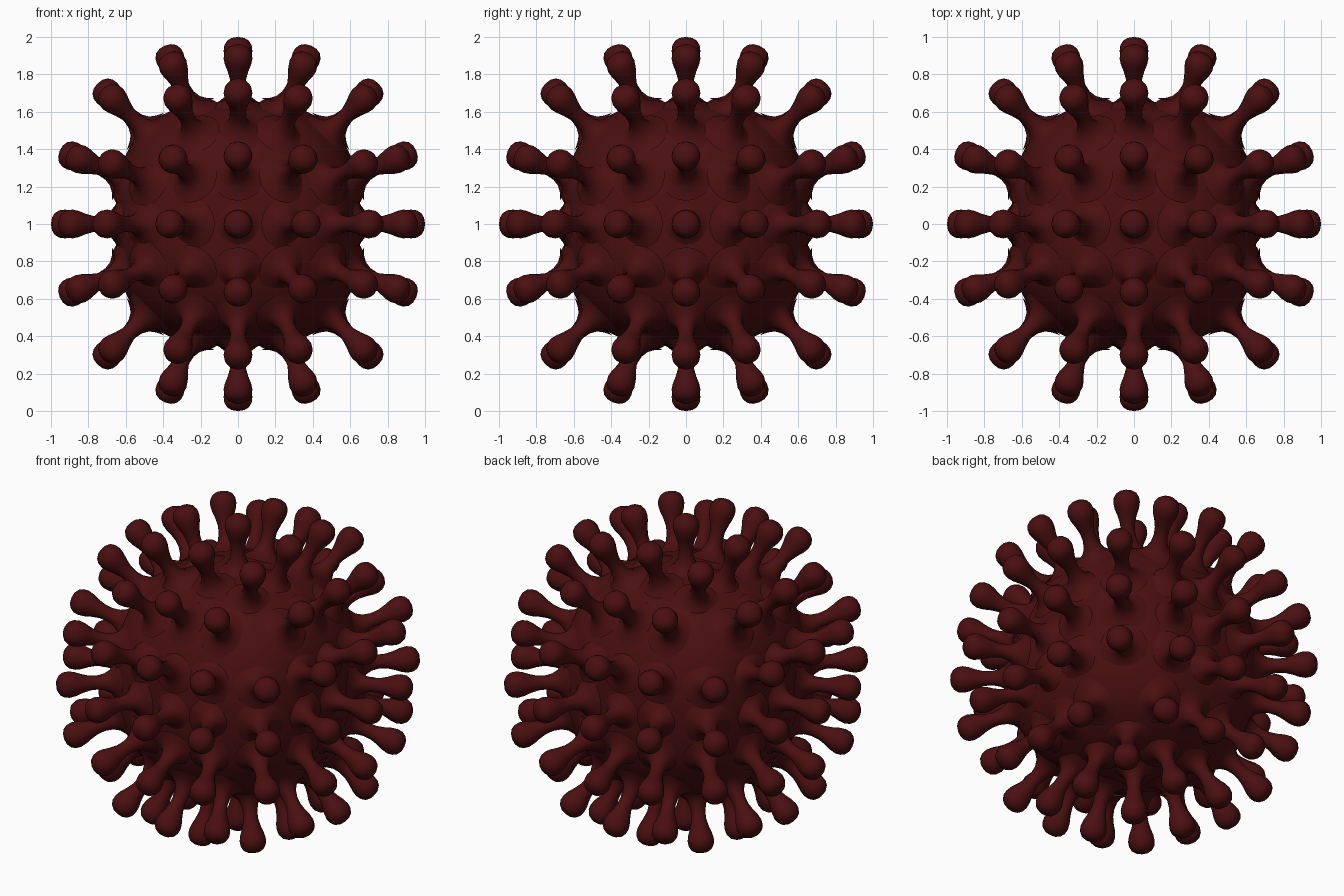
import bpy
import bmesh
from math import tau
from itertools import product
from mathutils import Vector, Matrix

if "Cube" in bpy.data.objects:
    bpy.data.objects.remove(bpy.data.objects["Cube"])

CENTRE = Vector((0, 0, 1))
BODY_RADIUS = 0.655
KNOB_DISTANCE = 0.925

red = bpy.data.materials.new("dark red")
red.use_nodes = True
colour = (0.068, 0.0048, 0.0052, 1)
red.diffuse_color = colour
red.node_tree.nodes["Principled BSDF"].inputs["Base Color"].default_value = colour


def bulge(d):
    """Extra radius away from the six axes, for a slightly boxy ball."""
    return 0.125 * (1 - sum(c ** 4 for c in d))


def finish(bm, name):
    bmesh.ops.recalc_face_normals(bm, faces=bm.faces)
    for face in bm.faces:
        face.smooth = True
    mesh = bpy.data.meshes.new(name)
    bm.to_mesh(mesh)
    bm.free()
    mesh.materials.append(red)
    return mesh


def place(mesh, name, matrix):
    obj = bpy.data.objects.new(name, mesh)
    obj.matrix_world = matrix
    bpy.context.collection.objects.link(obj)


# Body: a ball swelling gently towards its cube corners
bm = bmesh.new()
bmesh.ops.create_icosphere(bm, subdivisions=5, radius=1)
for v in bm.verts:
    d = v.co.normalized()
    v.co = d * (BODY_RADIUS + bulge(d))
place(finish(bm, "body"), "body", Matrix.Translation(CENTRE))

# Spike: flared foot, thin neck and round knob, lathed around z
profile = [(0.14, -0.287), (0.10, -0.268), (0.07, -0.245), (0.05, -0.21),
           (0.041, -0.165), (0.043, -0.12), (0.055, -0.075), (0.07, -0.035),
           (0.077, 0), (0.073, 0.03), (0.058, 0.055), (0.033, 0.07), (0, 0.075)]
bm = bmesh.new()
points = [bm.verts.new((r, 0, z)) for r, z in profile]
edges = [bm.edges.new(pair) for pair in zip(points, points[1:])]
bmesh.ops.spin(bm, geom=points + edges, cent=(0, 0, 0), axis=(0, 0, 1),
               angle=tau, steps=20)
bmesh.ops.remove_doubles(bm, verts=bm.verts, dist=0.0005)
spike = finish(bm, "spike")

# Spikes at the grid points of a cube, leaving its eight corners bare
for steps in product(range(-2, 3), repeat=3):
    ends = sum(abs(s) == 2 for s in steps)
    if ends not in (1, 2):
        continue
    inner = 0.41 if ends == 1 else 0.48
    d = Vector([s / 2 if abs(s) == 2 else s * inner for s in steps]).normalized()
    turn = d.to_track_quat('Z', 'Y').to_matrix().to_4x4()
    spot = CENTRE + d * (KNOB_DISTANCE + bulge(d))
    place(spike, "spike", Matrix.Translation(spot) @ turn)
